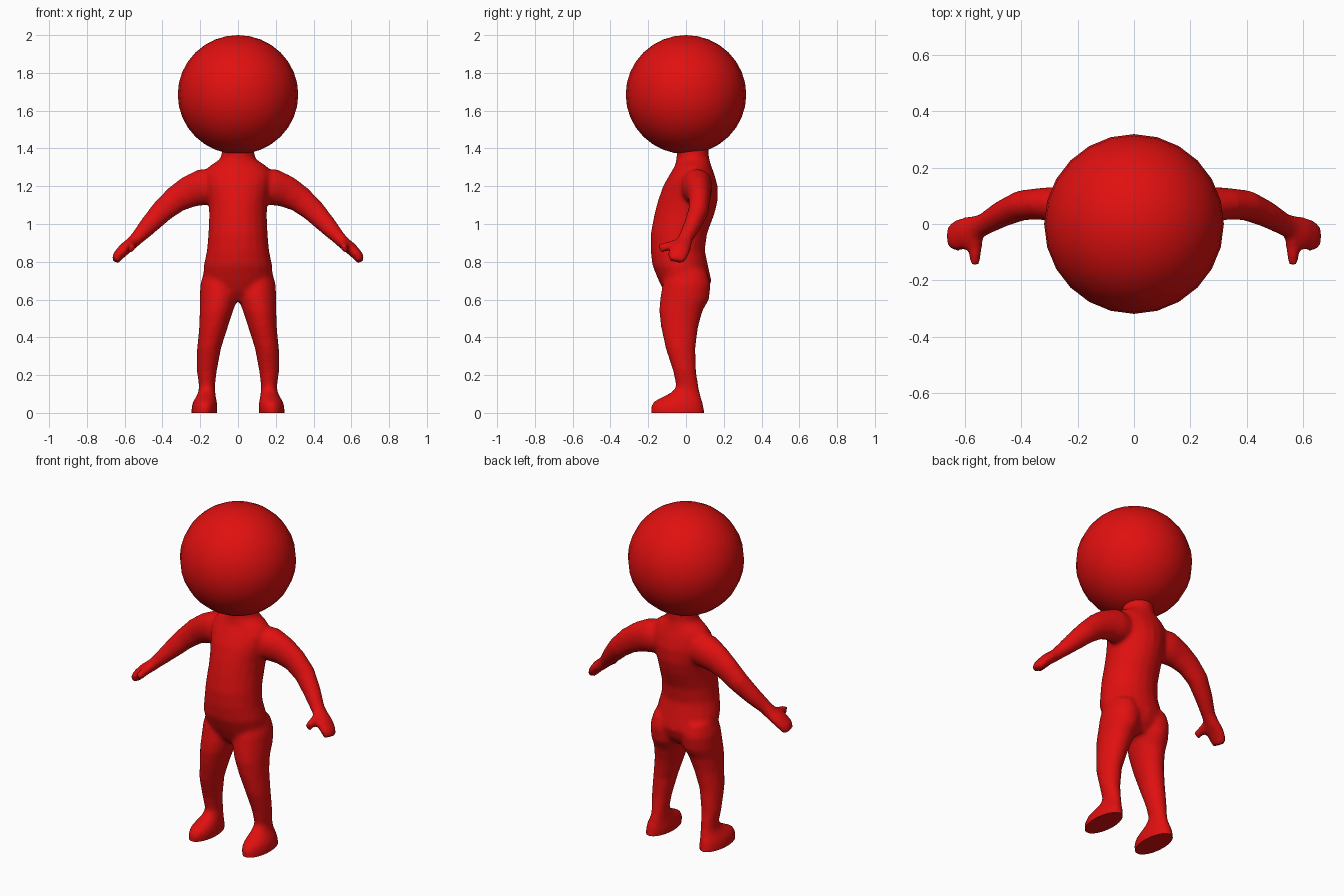
import bpy, bmesh, math
from mathutils import Vector

if "Cube" in bpy.data.objects:
    bpy.data.objects.remove(bpy.data.objects["Cube"])

red = bpy.data.materials.new("red")
red.diffuse_color = (0.75, 0.005, 0.005, 1)
red.use_nodes = True
red.node_tree.nodes["Principled BSDF"].inputs["Base Color"].default_value = red.diffuse_color
SIDES = 20


def loft(bm, rings):
    """Closed skin over elliptical rings given as (centre, half axis u, half axis v)."""
    loops = []
    for c, u, v in rings:
        angles = [2 * math.pi * i / SIDES for i in range(SIDES)]
        loops.append([bm.verts.new(c + u * math.cos(a) + v * math.sin(a)) for a in angles])
    for a, b in zip(loops, loops[1:]):
        for i in range(SIDES):
            j = (i + 1) % SIDES
            bm.faces.new((a[i], a[j], b[j], b[i]))
    bm.faces.new(loops[0])
    bm.faces.new(loops[-1])


def stack(bm, rows, side=1):
    """Horizontal rings: z, x min, x max, y front, y back."""
    loft(bm, [(Vector((side * (x0 + x1) / 2, (y0 + y1) / 2, z)),
               Vector(((x1 - x0) / 2, 0, 0)), Vector((0, (y1 - y0) / 2, 0)))
              for z, x0, x1, y0, y1 in rows])


def tube(bm, rows, side, ref):
    """Rings across a path: x, y, z, thickness, width along ref."""
    pts = [Vector((side * r[0], r[1], r[2])) for r in rows]
    rings = []
    for i, p in enumerate(pts):
        t = (pts[min(i + 1, len(pts) - 1)] - pts[max(i - 1, 0)]).normalized()
        v = (ref - t * ref.dot(t)).normalized()
        rings.append((p, t.cross(v) * rows[i][3], v * rows[i][4]))
    loft(bm, rings)


torso = [(0.59, -0.07, 0.07, -0.07, 0.07), (0.64, -0.15, 0.15, -0.115, 0.115),
         (0.70, -0.185, 0.185, -0.145, 0.135), (0.78, -0.182, 0.182, -0.178, 0.117),
         (0.86, -0.165, 0.165, -0.188, 0.10), (0.95, -0.157, 0.157, -0.187, 0.112),
         (1.05, -0.153, 0.153, -0.168, 0.15), (1.12, -0.157, 0.157, -0.15, 0.168),
         (1.20, -0.172, 0.172, -0.122, 0.168), (1.26, -0.178, 0.178, -0.088, 0.152),
         (1.305, -0.155, 0.155, -0.06, 0.135), (1.345, -0.092, 0.092, -0.05, 0.123),
         (1.38, -0.086, 0.086, -0.05, 0.12), (1.46, -0.086, 0.086, -0.05, 0.12)]

# Leg and foot in one run, the foot carries on below the ground and is cut flat
leg = [(0.75, 0.03, 0.18, -0.10, 0.11), (0.68, 0.0, 0.2, -0.125, 0.132),
       (0.60, 0.005, 0.203, -0.138, 0.122), (0.54, 0.025, 0.203, -0.143, 0.088),
       (0.45, 0.055, 0.206, -0.132, 0.064), (0.34, 0.09, 0.217, -0.108, 0.05),
       (0.22, 0.112, 0.218, -0.068, 0.054), (0.14, 0.122, 0.207, -0.053, 0.067),
       (0.11, 0.12, 0.21, -0.075, 0.073), (0.085, 0.117, 0.222, -0.125, 0.08),
       (0.06, 0.112, 0.238, -0.172, 0.088), (0.03, 0.108, 0.246, -0.189, 0.096),
       (0.0, 0.112, 0.247, -0.185, 0.098), (-0.04, 0.112, 0.247, -0.185, 0.098)]

arm = [(0.09, 0.045, 1.2, 0.09, 0.08), (0.19, 0.06, 1.195, 0.097, 0.082),
       (0.26, 0.068, 1.17, 0.085, 0.066), (0.33, 0.072, 1.13, 0.072, 0.057),
       (0.40, 0.066, 1.07, 0.062, 0.054), (0.47, 0.035, 0.995, 0.051, 0.047),
       (0.53, 0.0, 0.93, 0.038, 0.04), (0.56, -0.012, 0.9, 0.034, 0.044),
       (0.60, -0.032, 0.868, 0.033, 0.058), (0.635, -0.045, 0.832, 0.029, 0.055),
       (0.65, -0.052, 0.802, 0.022, 0.042)]
thumb = [(0.56, -0.02, 0.9, 0.028, 0.028), (0.563, -0.08, 0.885, 0.026, 0.024),
         (0.566, -0.142, 0.87, 0.023, 0.022)]

bm = bmesh.new()
stack(bm, torso)
for s in (1, -1):
    stack(bm, leg, s)
    tube(bm, arm, s, Vector((0, 1, 0)))
    tube(bm, thumb, s, Vector((1, 0, 0)))
bmesh.ops.recalc_face_normals(bm, faces=bm.faces)
mesh = bpy.data.meshes.new("body")
bm.to_mesh(mesh)
bm.free()
body = bpy.data.objects.new("body", mesh)
bpy.context.collection.objects.link(body)
bpy.context.view_layer.objects.active = body
body.select_set(True)

# Fuse the limbs into one skin and soften the joins
remesh = body.modifiers.new("fuse", 'REMESH')
remesh.mode = 'VOXEL'
remesh.voxel_size = 0.012
smooth = body.modifiers.new("soften", 'SMOOTH')
smooth.factor = 0.5
smooth.iterations = 8
for name in ("fuse", "soften"):
    bpy.ops.object.modifier_apply(modifier=name)

# Flat soles
bm = bmesh.new()
bm.from_mesh(body.data)
cut = bmesh.ops.bisect_plane(bm, geom=bm.verts[:] + bm.edges[:] + bm.faces[:],
                             plane_co=(0, 0, 0), plane_no=(0, 0, 1), clear_inner=True)
rim = [e for e in cut["geom_cut"] if isinstance(e, bmesh.types.BMEdge)]
bmesh.ops.holes_fill(bm, edges=rim, sides=0)
bmesh.ops.recalc_face_normals(bm, faces=bm.faces)
bm.to_mesh(body.data)
bm.free()
body.data.materials.clear()
body.data.materials.append(red)
bpy.ops.object.shade_smooth_by_angle(angle=math.radians(50))

# Round head
bpy.ops.mesh.primitive_uv_sphere_add(segments=24, ring_count=16, radius=0.319,
                                     location=(0, 0, 1.685))
head = bpy.context.object
head.name = "head"
head.scale.z = 0.315 / 0.319
head.data.materials.append(red)
bpy.ops.object.shade_smooth()
